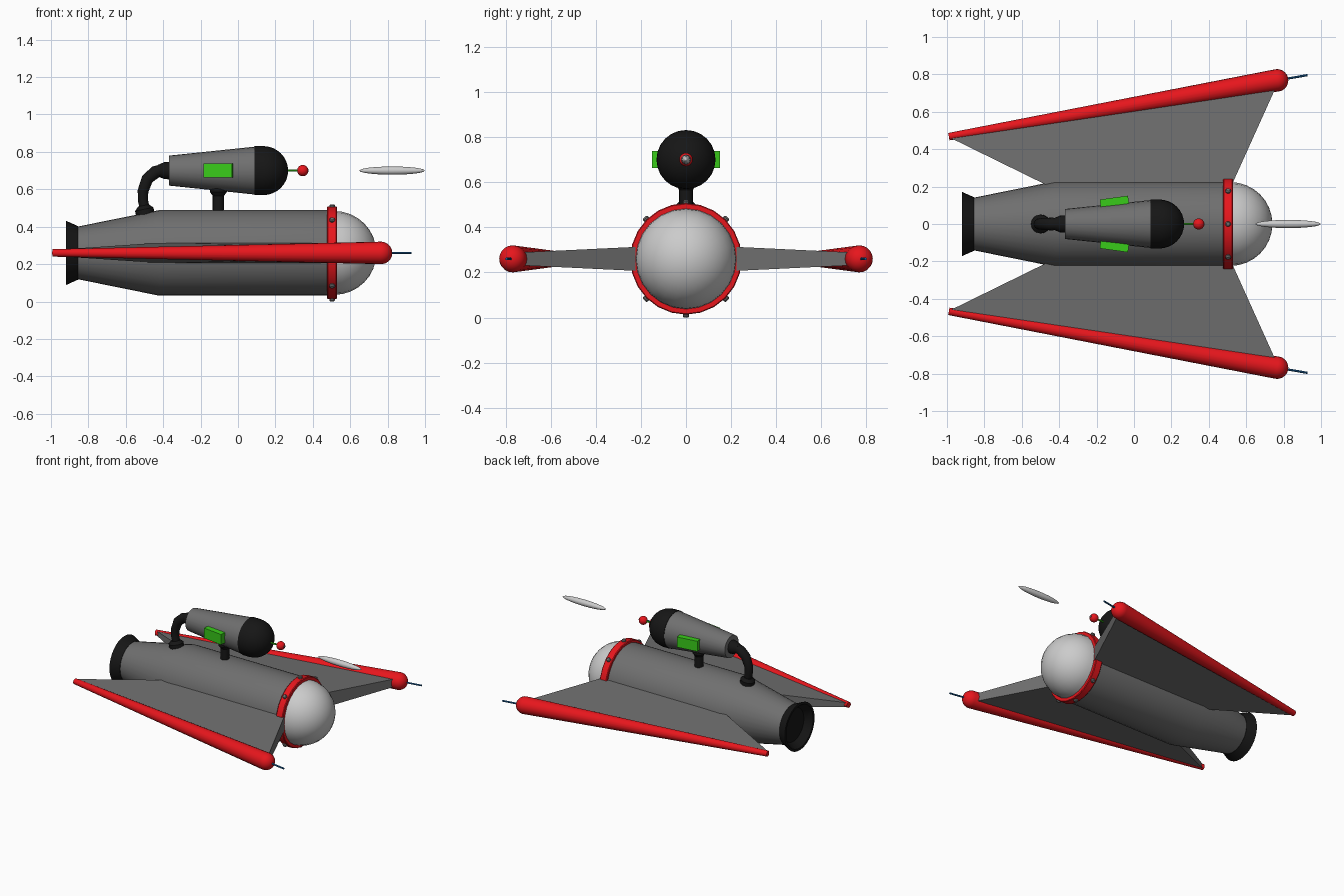
import bpy, bmesh
from math import sin, cos, pi, radians
from mathutils import Vector, Matrix

if "Cube" in bpy.data.objects:
    bpy.data.objects.remove(bpy.data.objects["Cube"])


def material(name, r, g, b):
    m = bpy.data.materials.new(name)
    m.diffuse_color = (r, g, b, 1)
    m.use_nodes = True
    m.node_tree.nodes["Principled BSDF"].inputs["Base Color"].default_value = m.diffuse_color
    return m


RED = material("red", 0.8, 0.008, 0.012)
BLACK = material("black", 0.008, 0.008, 0.008)
GREEN = material("green", 0.04, 0.6, 0.01)
BLUE = material("blue", 0.01, 0.12, 0.35)
GREY = material("dark_grey", 0.16, 0.16, 0.16)
LIGHT = material("light_grey", 0.55, 0.55, 0.55)


def finish(name, bm, mat, angle=35):
    bmesh.ops.recalc_face_normals(bm, faces=bm.faces)
    me = bpy.data.meshes.new(name)
    bm.to_mesh(me)
    bm.free()
    me.materials.append(mat)
    me.shade_smooth()
    me.set_sharp_from_angle(angle=radians(angle))
    ob = bpy.data.objects.new(name, me)
    bpy.context.collection.objects.link(ob)
    return ob


def lathe(name, profile, origin, axis, mat, sides=24, closed=False):
    """Spin (distance, radius) points about an axis; open ends get caps."""
    bm = bmesh.new()
    rings = []
    for t, r in profile:
        n = 1 if r == 0 else sides
        rings.append([bm.verts.new((r * cos(2 * pi * i / sides), r * sin(2 * pi * i / sides), t))
                      for i in range(n)])
    pairs = list(zip(rings, rings[1:]))
    if closed:
        pairs.append((rings[-1], rings[0]))
    for a, b in pairs:
        for i in range(sides):
            j = (i + 1) % sides
            if len(a) == 1:
                bm.faces.new((a[0], b[j], b[i]))
            elif len(b) == 1:
                bm.faces.new((a[i], a[j], b[0]))
            else:
                bm.faces.new((a[i], a[j], b[j], b[i]))
    if not closed:
        for ring in (rings[0], rings[-1]):
            if len(ring) > 1:
                bm.faces.new(ring)
    rot = Vector(axis).to_track_quat('Z', 'Y').to_matrix().to_4x4()
    bm.transform(Matrix.Translation(origin) @ rot)
    return finish(name, bm, mat)


def dome(t, length, radius, steps=8, start=0):
    """Profile of a rounded end from angle start to the pole."""
    pts = [start + (pi / 2 - start) * i / steps for i in range(steps)]
    return [(t + length * sin(a), radius * cos(a)) for a in pts] + [(t + length, 0)]


X = (1, 0, 0)
BODY = (0, 0, 0.26)
POD = (0, 0, 0.70)

# Main hull, nozzle, nose
lathe("hull", [(-0.86, 0.14), (-0.42, 0.229), (0.51, 0.229)], BODY, X, GREY, 32)
lathe("nozzle", [(-0.855, 0.143), (-0.92, 0.172), (-0.92, 0.155), (-0.87, 0.12), (-0.87, 0)],
      BODY, X, BLACK, 32)
lathe("nose_dome", dome(0.515, 0.225, 0.224), BODY, X, LIGHT)

# Collar with bolts
lathe("collar", [(0.475, 0.22), (0.475, 0.243), (0.48, 0.247), (0.525, 0.247), (0.53, 0.243), (0.53, 0.22)],
      BODY, X, RED, 24, closed=True)
for k in range(8):
    d = Vector((0, cos(k * pi / 4), sin(k * pi / 4)))
    lathe(f"collar_bolt_{k}", [(0.235, 0.015), (0.254, 0.015), (0.26, 0.01)],
          Vector((0.503, 0, 0.26)), d, GREY, 10)

# Wings with red edge booms and needles
for side, s in (("left", 1), ("right", -1)):
    bm = bmesh.new()
    outline = [(-0.41, 0.18, 0.055), (0.51, 0.18, 0.055), (0.765, 0.745, 0.028), (-0.985, 0.462, 0.016)]
    loops = [[bm.verts.new((x, s * y, 0.26 + k * h)) for x, y, h in outline] for k in (1, -1)]
    for loop in loops:
        bm.faces.new(loop)
    for i in range(4):
        j = (i + 1) % 4
        bm.faces.new((loops[0][i], loops[0][j], loops[1][j], loops[1][i]))
    finish(side + "_wing", bm, GREY, 20)

    tail = Vector((-0.99, s * 0.467, 0.26))
    run = Vector((0.765, s * 0.768, 0.26)) - tail
    n = run.length
    lathe(side + "_boom", [(0, 0.02)] + dome(n, 0.06, 0.06), tail, run, RED, 20)
    lathe(side + "_needle", [(n, 0.006), (n + 0.165, 0.006)], tail, run, BLUE, 8)

# Upper pod, its cap, antenna and ball
lathe("pod", [(-0.37, 0.08), (0.09, 0.128)], POD, X, GREY)
lathe("pod_cap", [(0.088, 0.131)] + dome(0.135, 0.133, 0.131), POD, X, BLACK)
lathe("pod_antenna", [(0.26, 0.006), (0.33, 0.006)], POD, X, GREEN, 8)
lathe("antenna_ball", dome(0.346, 0.03, 0.03, 12, -pi / 2 + 0.01), POD, X, RED, 16)
lathe("antenna_tip", [(0.36, 0.008), (0.378, 0.008)], POD, X, GREY, 8)

# Green side panels
for side, s in (("left", 1), ("right", -1)):
    bm = bmesh.new()
    bmesh.ops.create_cube(bm, size=1)
    bm.transform(Matrix.Translation((-0.105, s * 0.12, 0.70)) @ Matrix.Rotation(s * radians(8), 4, 'Z')
                 @ Matrix.Diagonal((0.152, 0.042, 0.075, 1)))
    finish(side + "_panel", bm, GREEN)

# Pod stand
lathe("pod_stand", [(0.47, 0.03), (0.565, 0.03), (0.585, 0.045), (0.63, 0.045)],
      (-0.105, 0, 0), (0, 0, 1), BLACK, 16)

# Pipe from pod to hull, with end fittings
lathe("pipe_socket", [(-0.365, 0.047), (-0.395, 0.045), (-0.43, 0.03)], POD, X, BLACK, 16)
lathe("pipe_foot", [(-0.02, 0.05), (0.022, 0.05), (0.042, 0.03)],
      (-0.497, 0, 0.472), (-0.2, 0, 1), BLACK, 16)
path = [(-0.41, 0.70), (-0.44, 0.693), (-0.485, 0.655), (-0.508, 0.59), (-0.508, 0.54), (-0.497, 0.49)]
radii = [0.032, 0.034, 0.032, 0.029, 0.027, 0.027]
bm = bmesh.new()
rings = []
for i, (x, z) in enumerate(path):
    a, b = path[max(i - 1, 0)], path[min(i + 1, len(path) - 1)]
    t = Vector((b[0] - a[0], 0, b[1] - a[1])).normalized()
    side = Vector((0, 1, 0))
    up = t.cross(side)
    rings.append([bm.verts.new(Vector((x, 0, z)) + radii[i] * (cos(k * pi / 8) * side + sin(k * pi / 8) * up))
                  for k in range(16)])
for a, b in zip(rings, rings[1:]):
    for k in range(16):
        j = (k + 1) % 16
        bm.faces.new((a[k], a[j], b[j], b[k]))
bm.faces.new(rings[0])
bm.faces.new(rings[-1])
finish("pipe", bm, BLACK)

# Slim pellet floating ahead of the pod
lathe("pellet", dome(0.824, 0.175, 0.022, 12, -pi / 2 + 0.01), POD, X, LIGHT, 16)
